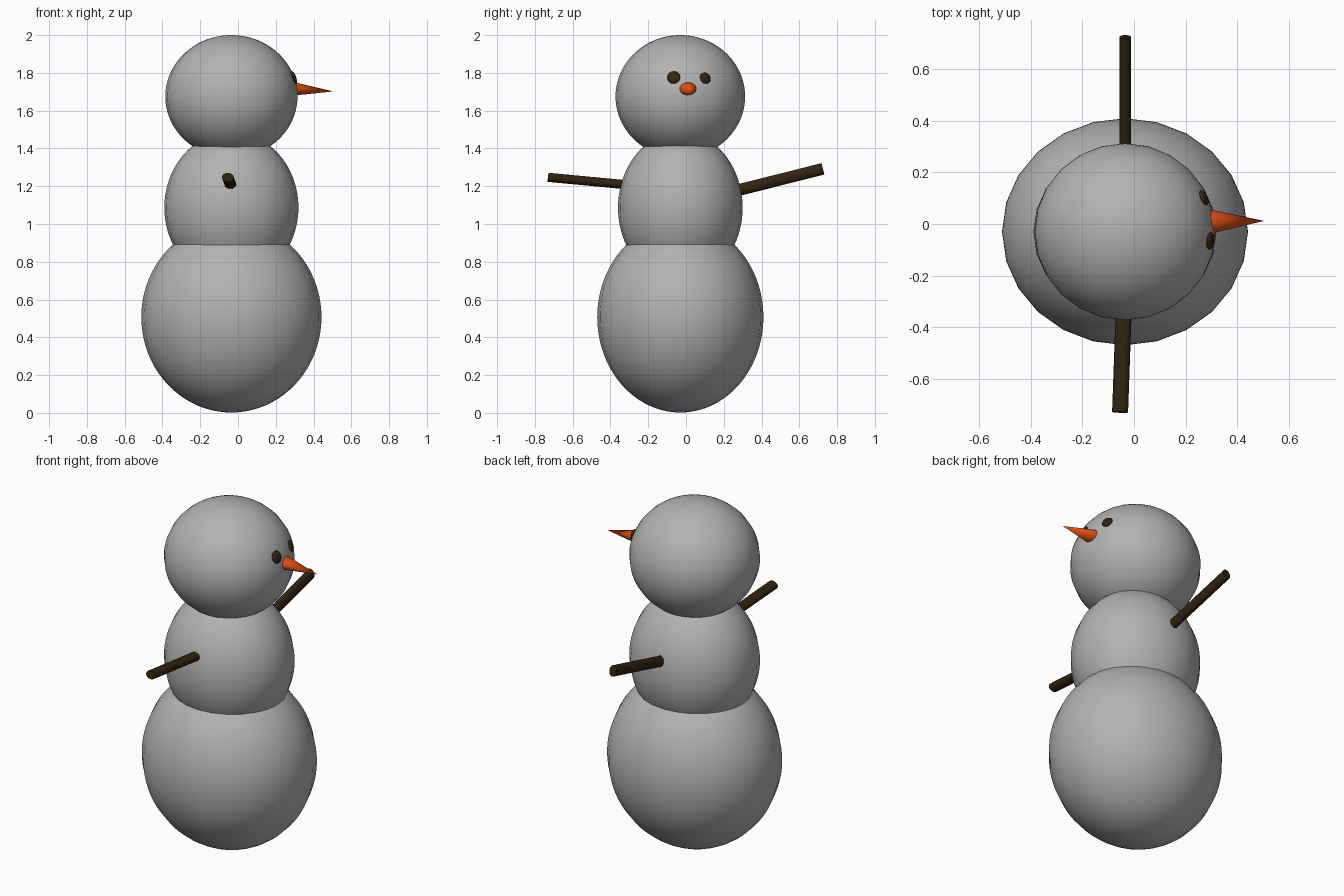
import bpy
from mathutils import Vector

if "Cube" in bpy.data.objects:
    bpy.data.objects.remove(bpy.data.objects["Cube"])


def material(name, rgb):
    m = bpy.data.materials.new(name)
    m.diffuse_color = (*rgb, 1)
    m.use_nodes = True
    m.node_tree.nodes["Principled BSDF"].inputs["Base Color"].default_value = m.diffuse_color
    return m


snow = material("snow grey", (0.45, 0.45, 0.45))
bark = material("dark bark", (0.03, 0.017, 0.005))
orange = material("carrot orange", (0.72, 0.075, 0.007))


def finish(name, mat, angle):
    ob = bpy.context.object
    ob.name = name
    ob.data.materials.append(mat)
    bpy.ops.object.transform_apply(location=False, rotation=False, scale=True)
    bpy.ops.object.shade_smooth_by_angle(angle=angle)
    return ob


def ellipsoid(name, centre, radii, mat, segments, rings, normal=None):
    bpy.ops.mesh.primitive_uv_sphere_add(segments=segments, ring_count=rings, location=centre)
    ob = bpy.context.object
    ob.scale = radii
    if normal:
        ob.rotation_euler = normal.to_track_quat('X', 'Z').to_euler()
    return finish(name, mat, 1.2)


def spike(name, start, end, r_side, r_up, taper, mat, sides=16):
    """Elliptical rod or cone running from start to end."""
    a, b = Vector(start), Vector(end)
    d = b - a
    bpy.ops.mesh.primitive_cone_add(vertices=sides, radius1=1, radius2=taper,
                                    depth=d.length, location=(a + b) / 2)
    ob = bpy.context.object
    ob.rotation_euler = d.to_track_quat('Z', 'Y').to_euler()
    ob.scale = (r_side, r_up, 1)
    return finish(name, mat, 0.8)


# Three stacked snowballs
ellipsoid("lower_body", (-0.035, -0.03, 0.507), (0.477, 0.44, 0.505), snow, 24, 40)
ellipsoid("middle_body", (-0.035, -0.03, 1.087), (0.355, 0.33, 0.4), snow, 24, 40)
head_c, head_r = (-0.035, -0.03, 1.675), (0.35, 0.343, 0.325)
ellipsoid("head", head_c, head_r, snow, 24, 40)

# Stick arms
spike("arm_back", (-0.034, 0.18, 1.155), (-0.034, 0.725, 1.292), 0.023, 0.031, 1, bark)
spike("arm_front", (-0.035, -0.2, 1.197), (-0.054, -0.73, 1.247), 0.031, 0.024, 1, bark)

# Carrot nose
spike("nose", (0.28, 0.009, 1.716), (0.505, 0.012, 1.702), 0.05, 0.038, 0, orange, 24)

# Coal eyes, flattened and lying on the head surface
for name, y, z, r in (("eye_front", -0.065, 1.776, 0.035), ("eye_back", 0.102, 1.772, 0.031)):
    v = (y - head_c[1]) / head_r[1]
    w = (z - head_c[2]) / head_r[2]
    u = (1 - v * v - w * w) ** 0.5
    normal = Vector((u / head_r[0], v / head_r[1], w / head_r[2])).normalized()
    centre = (head_c[0] + head_r[0] * u, y, z)
    ellipsoid(name, centre, (0.012, r, r), bark, 12, 8, normal)
